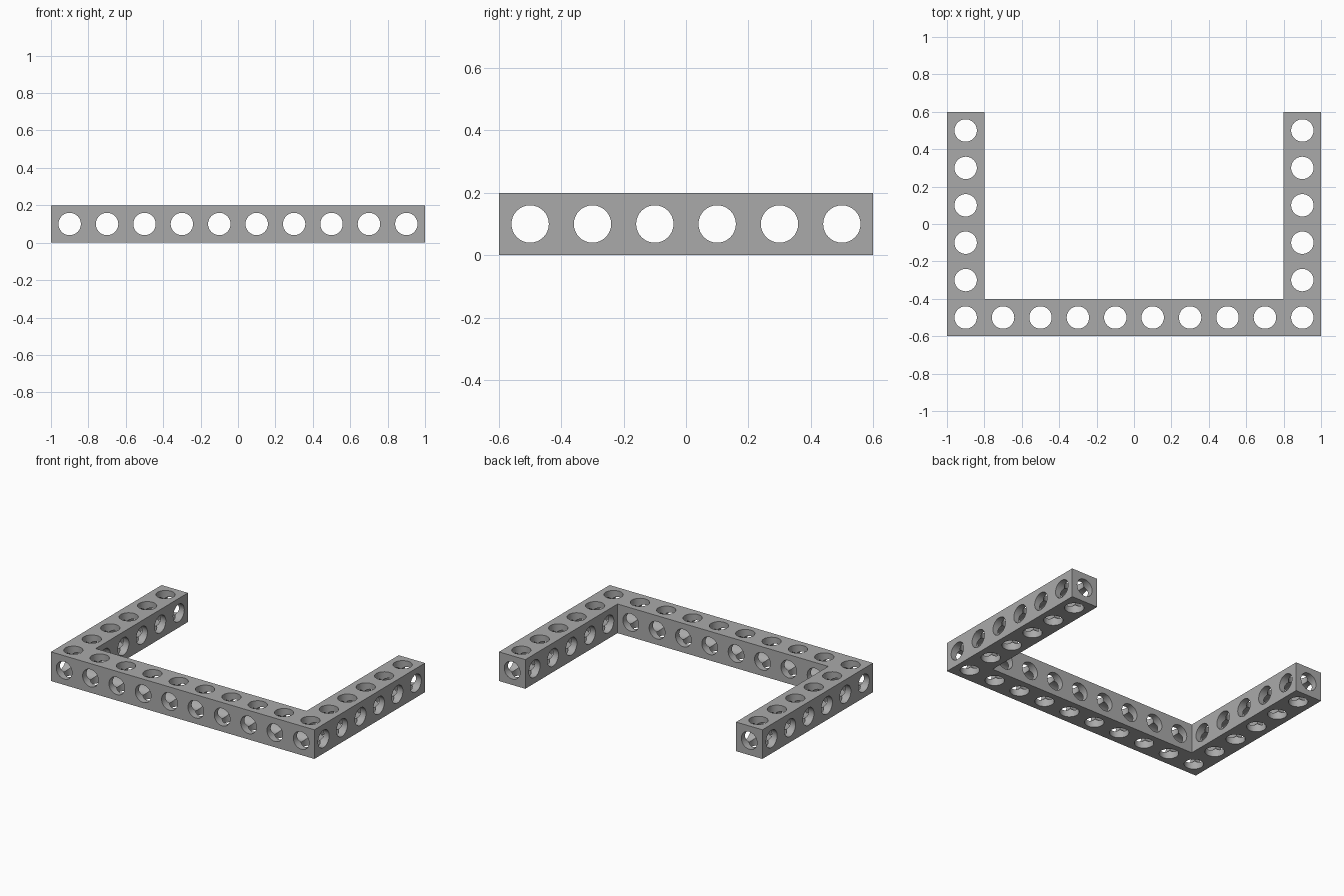
import bpy, bmesh
from math import pi, radians
from mathutils import Matrix, Vector

if "Cube" in bpy.data.objects:
    bpy.data.objects.remove(bpy.data.objects["Cube"], do_unlink=True)

PITCH, RADIUS, MID = 0.2, 0.06, 0.1

grey = bpy.data.materials.new("plain_grey")
grey.use_nodes = True
colour = (0.4, 0.4, 0.4, 1)
grey.diffuse_color = colour
grey.node_tree.nodes["Principled BSDF"].inputs["Base Color"].default_value = colour


def make_object(name, bm):
    mesh = bpy.data.meshes.new(name)
    bmesh.ops.recalc_face_normals(bm, faces=bm.faces)
    bm.to_mesh(mesh)
    bm.free()
    mesh.materials.append(grey)
    obj = bpy.data.objects.new(name, mesh)
    bpy.context.collection.objects.link(obj)
    return obj


def bore(bm, axis, centre, length):
    """Add a cylinder along an axis."""
    turn = {"X": Matrix.Rotation(pi / 2, 4, "Y"),
            "Y": Matrix.Rotation(pi / 2, 4, "X"),
            "Z": Matrix.Identity(4)}[axis]
    bmesh.ops.create_cone(bm, cap_ends=True, segments=32, radius1=RADIUS,
                          radius2=RADIUS, depth=length,
                          matrix=Matrix.Translation(centre) @ turn)


# U-shaped square bar: a front beam with an arm going back at each end
bm = bmesh.new()
outline = [(-1, -0.6), (1, -0.6), (1, 0.6), (0.8, 0.6),
           (0.8, -0.4), (-0.8, -0.4), (-0.8, 0.6), (-1, 0.6)]
base = bm.faces.new([bm.verts.new((x, y, 0)) for x, y in outline])
solid = bmesh.ops.extrude_face_region(bm, geom=[base])["geom"]
bmesh.ops.translate(bm, vec=(0, 0, PITCH),
                    verts=[v for v in solid if isinstance(v, bmesh.types.BMVert)])
frame = make_object("perforated_frame", bm)

# Bores: one down the length of each bar, and two across every cell
bm = bmesh.new()
bore(bm, "X", Vector((0, -0.5, MID)), 2.2)
for i in range(10):
    x = -0.9 + i * PITCH
    bore(bm, "Z", Vector((x, -0.5, MID)), 0.3)
    if 0 < i < 9:
        bore(bm, "Y", Vector((x, -0.5, MID)), 0.3)
for x in (-0.9, 0.9):
    bore(bm, "Y", Vector((x, 0, MID)), 1.4)
    for j in range(1, 6):
        y = -0.5 + j * PITCH
        bore(bm, "Z", Vector((x, y, MID)), 0.3)
        bore(bm, "X", Vector((x, y, MID)), 0.3)
cutter = make_object("bore_cutter", bm)
cutter.hide_render = True

cut = frame.modifiers.new("bores", "BOOLEAN")
cut.operation = "DIFFERENCE"
cut.solver = "EXACT"
cut.use_self = True
cut.object = cutter

bpy.context.view_layer.objects.active = frame
for obj in bpy.context.selected_objects:
    obj.select_set(False)
frame.select_set(True)
bpy.ops.object.modifier_apply(modifier=cut.name)
bpy.data.objects.remove(cutter, do_unlink=True)
bpy.ops.object.shade_smooth_by_angle(angle=radians(30))
